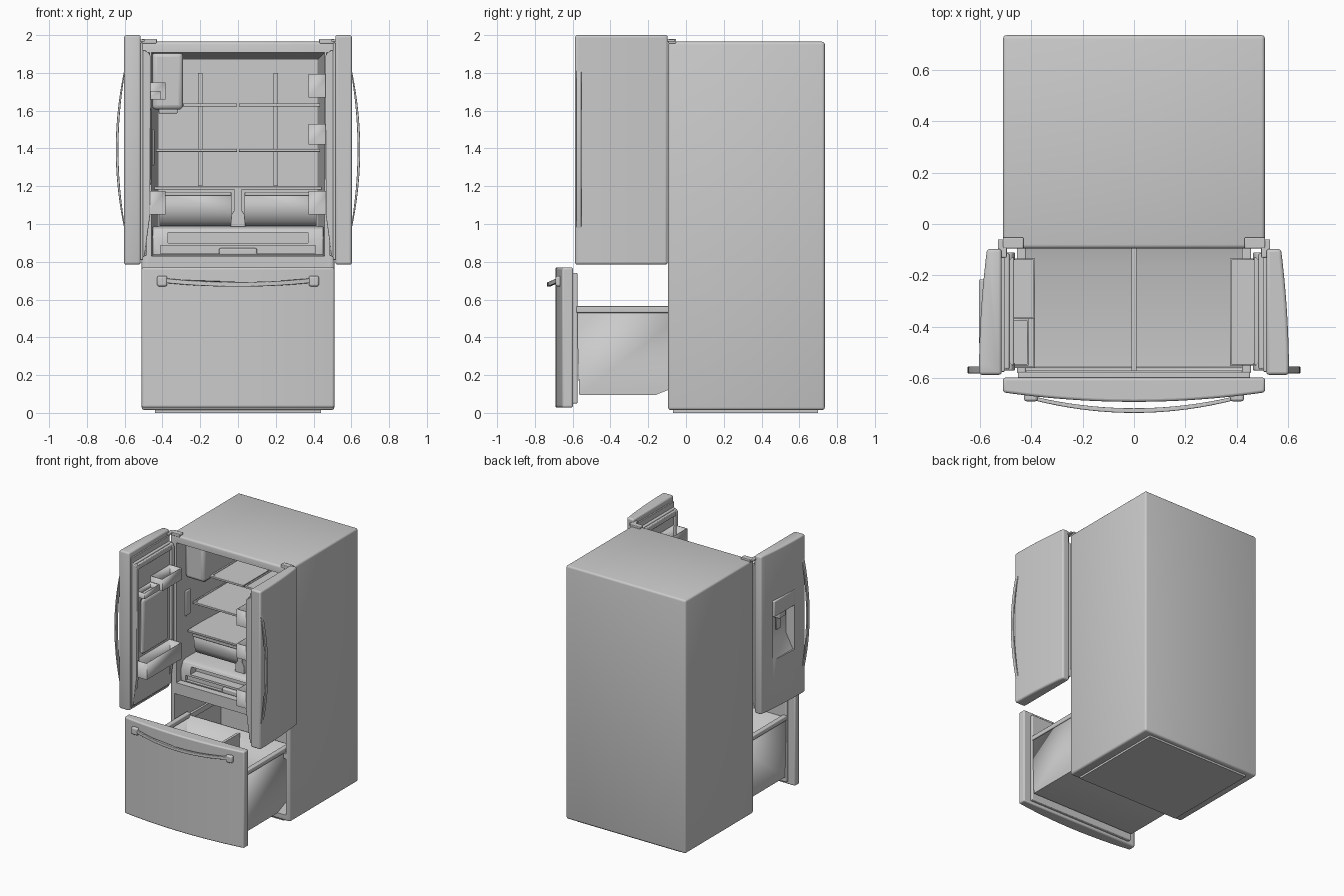
import bpy, bmesh, math

if "Cube" in bpy.data.objects:
    bpy.data.objects.remove(bpy.data.objects["Cube"])


def prism(name, pts, axis, a, b, bevel=0.0, skip=None, wall=0.0):
    """Extrude a 2D outline along an axis; skip leaves one side open, wall thickens it."""
    place = {'x': lambda p, t: (t, p[0], p[1]),
             'y': lambda p, t: (p[0], t, p[1]),
             'z': lambda p, t: (p[0], p[1], t)}[axis]
    bm = bmesh.new()
    lo = [bm.verts.new(place(p, a)) for p in pts]
    hi = [bm.verts.new(place(p, b)) for p in pts]
    bm.faces.new(lo)
    bm.faces.new(hi)
    n = len(pts)
    for i in range(n):
        if i != skip:
            j = (i + 1) % n
            bm.faces.new((lo[i], lo[j], hi[j], hi[i]))
    return finish(name, bm, bevel, wall)


def finish(name, bm, bevel=0.0, wall=0.0):
    bmesh.ops.recalc_face_normals(bm, faces=bm.faces)
    me = bpy.data.meshes.new(name)
    bm.to_mesh(me)
    bm.free()
    ob = bpy.data.objects.new(name, me)
    bpy.context.collection.objects.link(ob)
    if wall:
        m = ob.modifiers.new("wall", 'SOLIDIFY')
        m.thickness, m.offset = wall, -1
    if bevel:
        m = ob.modifiers.new("round", 'BEVEL')
        m.width, m.segments, m.limit_method = bevel, 3, 'ANGLE'
        m.angle_limit = math.radians(40)
    return ob


def box(name, x0, x1, y0, y1, z0, z1, bevel=0.0):
    return prism(name, [(x0, z0), (x1, z0), (x1, z1), (x0, z1)], 'y', y0, y1, bevel)


def tray(name, x0, x1, y0, y1, z0, z1, wall=0.008):
    return prism(name, [(x0, z0), (x1, z0), (x1, z1), (x0, z1)], 'y', y0, y1, 0, 2, wall)


def taper(name, y0, r0, y1, r1):
    """Solid between two upright rectangles (half width, bottom, top)."""
    bm = bmesh.new()
    rings = [[bm.verts.new((x, y, z)) for x, z in
              ((-w, lo), (w, lo), (w, hi), (-w, hi))]
             for y, (w, lo, hi) in ((y0, r0), (y1, r1))]
    for r in rings:
        bm.faces.new(r)
    for i in range(4):
        j = (i + 1) % 4
        bm.faces.new((rings[0][i], rings[0][j], rings[1][j], rings[1][i]))
    return finish(name, bm)


def cut(ob, cutter):
    m = ob.modifiers.new("cut", 'BOOLEAN')
    m.operation, m.solver, m.object = 'DIFFERENCE', 'EXACT', cutter
    bpy.context.view_layer.update()
    bpy.context.view_layer.objects.active = ob
    for mod in list(ob.modifiers):
        bpy.ops.object.modifier_apply(modifier=mod.name)
    bpy.data.objects.remove(cutter)


def bow(a, b, base, rise, n=20):
    """Points along a shallow arc: (position, offset)."""
    return [(a + (b - a) * i / n, base + rise * (1 - (2 * i / n - 1) ** 2))
            for i in range(n + 1)]


# Cabinet with fridge and freezer cavities
cabinet = box("cabinet", -0.51, 0.51, -0.095, 0.735, 0.015, 1.965, 0.015)
cut(cabinet, taper("fridge_cavity", -0.12, (0.46, 0.83, 1.91), 0.6, (0.42, 0.86, 1.87)))
cut(cabinet, taper("freezer_cavity", -0.12, (0.475, 0.06, 0.745), 0.45, (0.46, 0.08, 0.72)))
box("base", -0.44, 0.44, -0.07, 0.70, 0, 0.03)

# Ice maker housing and wall control
box("ice_maker", -0.455, -0.29, 0.0, 0.59, 1.605, 1.91, 0.025)
box("ice_maker_chute", -0.42, -0.32, 0.05, 0.4, 1.585, 1.61, 0.006)
box("wall_control", -0.462, -0.443, 0.0, 0.06, 1.31, 1.5, 0.006)

# Shelves: pairs of framed glass panels on a back ladder
for z, left in ((1.63, -0.29), (1.39, -0.435)):
    for x0, x1 in ((left, -0.004), (0.004, 0.435)):
        box("shelf_glass", x0, x1, 0.08, 0.58, z - 0.004, z + 0.004)
        box("shelf_front_trim", x0, x1, 0.07, 0.09, z - 0.008, z + 0.008, 0.003)
        for xs in (x0, x1 - 0.012):
            box("shelf_side_trim", xs, xs + 0.012, 0.08, 0.59, z - 0.008, z + 0.008)
for x in (-0.2, 0.2):
    box("shelf_ladder", x - 0.012, x + 0.012, 0.585, 0.605, 1.2, 1.8)

# Crisper drawers with cover and centre post
box("crisper_cover", -0.445, 0.445, 0.02, 0.59, 1.182, 1.198, 0.004)
prism("crisper_post", [(-0.04, 0.985), (0.04, 0.985), (0.035, 1.05), (0.022, 1.07),
                       (0.022, 1.19), (-0.022, 1.19), (-0.022, 1.07), (-0.035, 1.05)],
      'y', 0.02, 0.55, 0.003)
for s in (-1, 1):
    x0, x1 = sorted((s * 0.035, s * 0.415))
    prism("crisper_drawer", [(0.05, 1.165), (0.06, 1.06), (0.085, 1.01), (0.12, 0.99),
                             (0.52, 0.99), (0.54, 1.165)], 'x', x0, x1, 0, 5, 0.008)
    box("crisper_drawer_lip", x0, x1, 0.035, 0.06, 1.15, 1.17, 0.005)

# Wide bottom drawer with a slot grip
deli = prism("deli_drawer", [(-0.055, 0.835), (-0.05, 0.93), (-0.03, 0.975), (0.0, 0.988),
                             (0.59, 0.988), (0.59, 0.835)], 'x', -0.452, 0.452, 0.006)
cut(deli, box("slot", -0.37, 0.37, -0.2, 0.02, 0.9, 0.955))
cut(deli, box("lower_slot", -0.41, 0.41, -0.2, -0.03, 0.845, 0.885))
box("deli_vent", -0.1, 0.1, -0.055, -0.02, 0.838, 0.872, 0.008)

# Top hinges
for s in (-1, 1):
    x0, x1 = sorted((s * 0.43, s * 0.51))
    box("hinge_cover", x0, x1, -0.095, -0.052, 1.955, 1.98, 0.005)
    x0, x1 = sorted((s * 0.495, s * 0.53))
    box("hinge_arm", x0, x1, -0.13, -0.06, 1.965, 1.978, 0.004)

# Doors, open at right angles
doors = {}
for s, side in ((-1, "left"), (1, "right")):
    outer = [(s * (0.572 + 0.031 * (1 - (1 - t / 12) ** 2)), -0.097 - 0.49 * t / 12)
             for t in range(13)]
    doors[side] = prism(side + "_door", [(s * 0.515, -0.587), (s * 0.515, -0.097)] + outer,
                        'z', 0.785, 2.0, 0.012)
    x0, x1 = sorted((s * 0.503, s * 0.517))
    box(side + "_door_gasket", x0, x1, -0.575, -0.11, 0.81, 1.96, 0.004)
    # Inner liner: back panel, two side flanges and a top bar
    x0, x1 = sorted((s * 0.485, s * 0.51))
    box(side + "_door_liner", x0, x1, -0.565, -0.115, 0.83, 1.92, 0.006)
    flange = [(s * x, z) for x, z in ((0.506, 0.82), (0.495, 0.83), (0.465, 1.05),
                                      (0.463, 1.89), (0.475, 1.91), (0.506, 1.92))]
    for y in (-0.57, -0.14):
        prism(side + "_liner_flange", flange, 'y', y, y + 0.03, 0.005)
    x0, x1 = sorted((s * 0.467, s * 0.49))
    box(side + "_liner_top", x0, x1, -0.55, -0.13, 1.87, 1.91, 0.005)
    # Bowed bar handle
    bar = bow(0.98, 1.81, 0.603, 0.044) + bow(1.81, 0.98, 0.597, 0.036)
    prism(side + "_door_handle", [(s * x, z) for z, x in bar], 'y', -0.582, -0.554, 0.003)

# Door bins
for z0, z1 in ((1.05, 1.175), (1.42, 1.53), (1.67, 1.795)):
    tray("right_door_bin", 0.374, 0.488, -0.55, -0.135, z0, z1)
tray("left_door_bin_low", -0.488, -0.385, -0.56, -0.135, 1.05, 1.175)
tray("left_door_bin_high", -0.488, -0.385, -0.37, -0.135, 1.66, 1.75)
tray("left_door_bin_shallow", -0.488, -0.41, -0.55, -0.37, 1.66, 1.705)

# Water dispenser in the left door, with its bulge on the inside
cut(doors["left"], prism("recess", [(-0.65, 1.16), (-0.588, 1.16), (-0.53, 1.27),
                                    (-0.53, 1.51), (-0.65, 1.51)], 'y', -0.46, -0.22))
box("dispenser_panel", -0.604, -0.57, -0.465, -0.215, 1.5, 1.62, 0.006)
box("dispenser_spout", -0.585, -0.535, -0.38, -0.30, 1.45, 1.505, 0.006)
box("dispenser_paddle", -0.55, -0.538, -0.365, -0.315, 1.35, 1.45, 0.004)
box("dispenser_bulge", -0.50, -0.458, -0.50, -0.18, 1.2, 1.62, 0.035)

# Freezer drawer: bowed front, inner plate, deep bin
prism("freezer_drawer_front", [(0.51, -0.598), (-0.51, -0.598)] +
      bow(-0.51, 0.51, -0.655, -0.037, 24), 'z', 0.028, 0.77, 0.01)
box("freezer_drawer_plate", -0.452, 0.452, -0.605, -0.575, 0.05, 0.74, 0.006)
prism("freezer_bin", [(-0.58, 0.55), (-0.565, 0.095), (-0.16, 0.095), (0.0, 0.16),
                      (0.02, 0.55)], 'x', -0.448, 0.448, 0, 4, 0.014)
box("freezer_bin_divider", -0.01, 0.01, -0.57, 0.01, 0.17, 0.53)
box("freezer_bin_divider_foot", -0.01, 0.01, -0.56, -0.15, 0.1, 0.18)
for s in (-1, 1):
    x0, x1 = sorted((s * 0.42, s * 0.456))
    box("freezer_bin_rim", x0, x1, -0.58, 0.03, 0.53, 0.565, 0.006)
    x0, x1 = sorted((s * 0.45, s * 0.485))
    box("drawer_rail", x0, x1, -0.09, 0.4, 0.49, 0.53)
    x0, x1 = sorted((s * 0.375, s * 0.428))
    box("drawer_handle_mount", x0, x1, -0.69, -0.655, 0.67, 0.725, 0.01)

# Freezer handle, bowed forward and sagging slightly
handle = prism("drawer_handle", bow(-0.42, 0.42, -0.678, -0.057) +
               bow(0.42, -0.42, -0.664, -0.053), 'z', 0.692, 0.716, 0.004)
for v in handle.data.vertices:
    v.co.z -= 0.024 * (1 - (v.co.x / 0.42) ** 2)

# Smooth shading with sharp edges kept
bpy.ops.object.select_all(action='DESELECT')
for ob in bpy.context.collection.objects:
    ob.select_set(True)
    bpy.context.view_layer.objects.active = ob
bpy.ops.object.shade_smooth_by_angle(angle=math.radians(35))
